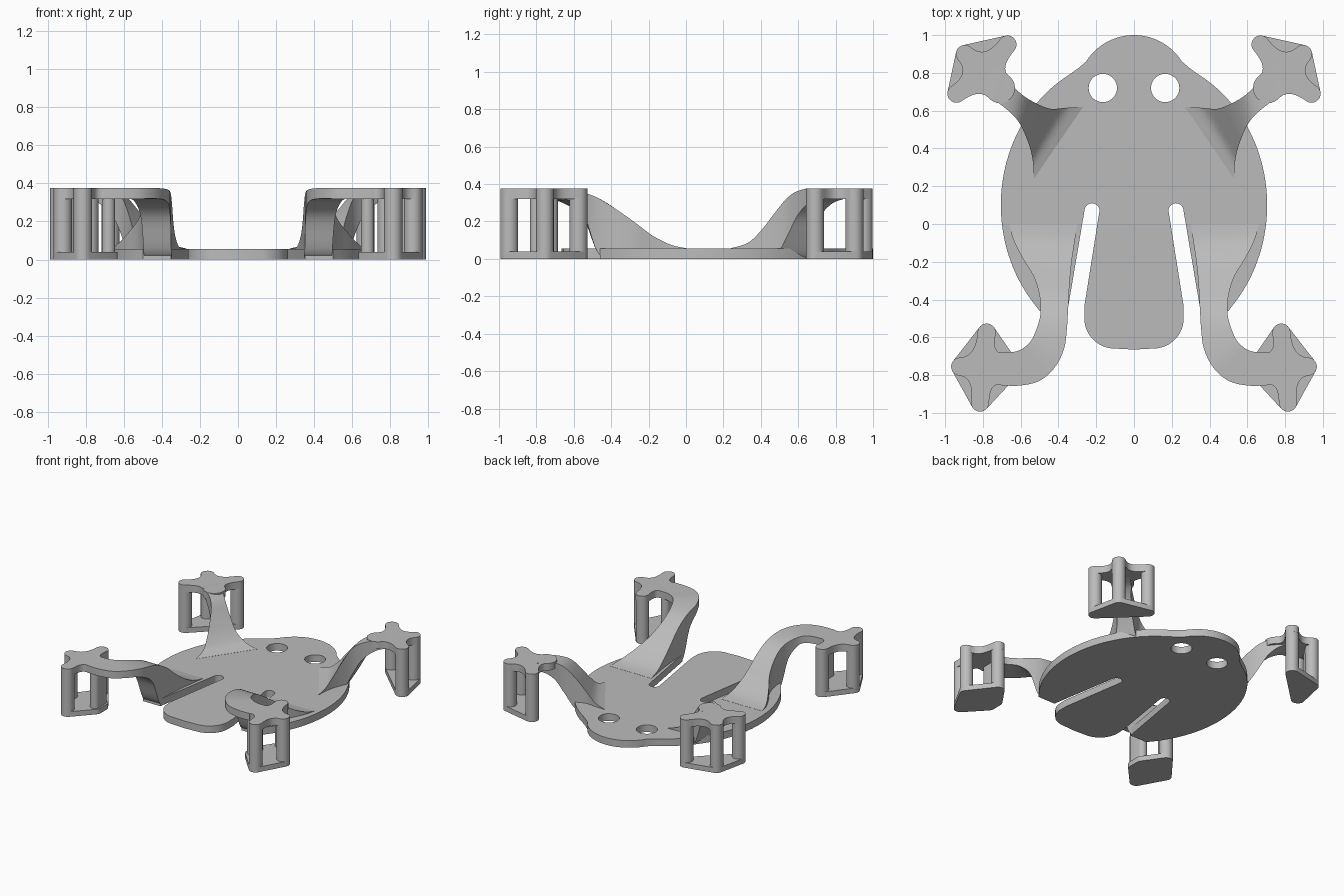
import bpy, bmesh, math
from mathutils import Vector

cube = bpy.data.objects.get("Cube")
if cube:
    bpy.data.objects.remove(cube, do_unlink=True)

GREY = (0.5, 0.5, 0.5, 1)
mat = bpy.data.materials.new("plain grey")
mat.use_nodes = True
mat.diffuse_color = GREY
mat.node_tree.nodes["Principled BSDF"].inputs["Base Color"].default_value = GREY

PLATE, TOP = 0.056, 0.375


def add_object(name, mesh):
    obj = bpy.data.objects.new(name, mesh)
    bpy.context.collection.objects.link(obj)
    mesh.materials.clear()
    mesh.materials.append(mat)
    bpy.ops.object.select_all(action='DESELECT')
    obj.select_set(True)
    bpy.context.view_layer.objects.active = obj
    bpy.ops.object.shade_smooth_by_angle(angle=math.radians(35))
    return obj


def slab(name, loops, low, high):
    """Flat plate filled from closed outlines; inner outlines become holes."""
    curve = bpy.data.curves.new(name, 'CURVE')
    curve.dimensions = '2D'
    curve.fill_mode = 'BOTH'
    curve.extrude = (high - low) / 2
    for loop in loops:
        spline = curve.splines.new('POLY')
        spline.points.add(len(loop) - 1)
        for point, (x, y) in zip(spline.points, loop):
            point.co = (x, y, 0, 1)
        spline.use_cyclic_u = True
    temp = bpy.data.objects.new(name, curve)
    bpy.context.collection.objects.link(temp)
    graph = bpy.context.evaluated_depsgraph_get()
    mesh = bpy.data.meshes.new_from_object(temp.evaluated_get(graph))
    bpy.data.objects.remove(temp, do_unlink=True)
    for v in mesh.vertices:
        v.co.z += (low + high) / 2
    bm = bmesh.new()
    bm.from_mesh(mesh)
    bmesh.ops.remove_doubles(bm, verts=bm.verts, dist=0.0001)
    bmesh.ops.recalc_face_normals(bm, faces=bm.faces)
    bm.to_mesh(mesh)
    bm.free()
    return add_object(name, mesh)


def arc(cx, cy, rx, ry, start, end, n):
    angles = [math.radians(start + (end - start) * i / n) for i in range(n + 1)]
    return [(cx + rx * math.cos(a), cy + ry * math.sin(a)) for a in angles]


def smooth_path(rows, steps=5):
    """Catmull-Rom interpolation of rows of values."""
    rows = [Vector(r) for r in rows]
    out = []
    for i in range(len(rows) - 1):
        a, b, c, d = rows[max(i - 1, 0)], rows[i], rows[i + 1], rows[min(i + 2, len(rows) - 1)]
        for k in range(steps):
            t = k / steps
            out.append(b + (c - a) * t / 2 + (a * 2 - b * 5 + c * 4 - d) * t**2 / 2
                       + (b * 3 - a - c * 3 + d) * t**3 / 2)
    return out + [rows[-1]]


def limb(name, rows, side):
    """Skinned strip; each row is inner x y, outer x y, top, underside."""
    bm = bmesh.new()
    rings = []
    for ix, iy, ox, oy, top, low in smooth_path(rows):
        low = max(low, 0)
        corners = [(ix, iy, low), (ox, oy, low), (ox, oy, top), (ix, iy, top)]
        rings.append([bm.verts.new((side * x, y, z)) for x, y, z in corners])
    for r, s in zip(rings, rings[1:]):
        for k in range(4):
            j = (k + 1) % 4
            bm.faces.new((r[k], r[j], s[j], s[k]))
    bm.faces.new(rings[0])
    bm.faces.new(rings[-1])
    bmesh.ops.recalc_face_normals(bm, faces=bm.faces)
    mesh = bpy.data.meshes.new(name)
    bm.to_mesh(mesh)
    bm.free()
    add_object(name, mesh)


def hull(centres, radius):
    """Convex outline around circles."""
    pts = sorted({p for x, y in centres for p in arc(x, y, radius, radius, 0, 345, 23)})
    chain = []
    for seq in (pts, pts[::-1]):
        part = []
        for p in seq:
            while len(part) > 1 and ((part[-1][0] - part[-2][0]) * (p[1] - part[-2][1])
                                     <= (part[-1][1] - part[-2][1]) * (p[0] - part[-2][0])):
                part.pop()
            part.append(p)
        chain += part[:-1]
    return chain


def scalloped(prongs, hub):
    """Rounded prongs joined by concave curves around a hub."""
    tips = []
    for x, y, r in prongs:
        heading = math.degrees(math.atan2(y - hub[1], x - hub[0]))
        tips.append([Vector(p) for p in arc(x, y, r, r, heading - 90, heading + 90, 12)])
    out = []
    for i, tip in enumerate(tips):
        a, b = tip[-1], tips[(i + 1) % len(tips)][0]
        control = (a + b) / 4 + Vector(hub) / 2
        out += tip
        for k in range(1, 10):
            t = k / 10
            out.append(a * (1 - t)**2 + control * 2 * t * (1 - t) + b * t * t)
    return [tuple(p) for p in out]


def foot(name, toes, hub, ankle, heel, side):
    def mirrored(loop):
        return [(side * x, y) for x, y in loop]
    r = 0.048
    # toes are listed so that the outline runs counter-clockwise
    prongs = [(x, y, r) for x, y in toes] + [ankle]
    slab(name + "_top", [mirrored(scalloped(prongs, hub))], TOP - PLATE, TOP)
    slab(name + "_base", [mirrored(hull(toes + heel, r))], 0, 0.04)
    for x, y in toes:
        slab(name + "_pillar", [mirrored(arc(x, y, r, r, 0, 345, 23))], 0.01, TOP - 0.001)
    if heel:
        slab(name + "_heel_pillar", [mirrored(hull(heel, 0.035))], 0.01, TOP - 0.02)


# Body plate: head, round flank, slot and tongue-shaped tail on one half
half = arc(0, 0.7, 0.3, 0.3, 90, 32, 18) + [(0.295, 0.825)]
half += arc(0, 0.1, 0.705, 0.79, 61, -43, 40)
half += [(0.5, -0.46), (0.352, -0.46)]
half += arc(0.222, 0.07, 0.04, 0.04, 5, 175, 10)
half += [(0.262, -0.43)] + arc(0.1, -0.5, 0.163, 0.16, 0, -80, 10)
outline = half + [(-x, y) for x, y in reversed(half[1:])] + [(0, -0.665)]
outline = half + [(0, -0.665)] + [(-x, y) for x, y in reversed(half[1:])]
eyes = [arc(s * 0.165, 0.72, 0.075, 0.075, 0, 350, 35) for s in (1, -1)]
slab("body", [outline] + eyes, 0, PLATE)

ARM = [
    (.27, .62, .53, .24, .057, 0), (.36, .615, .535, .33, .085, 0),
    (.44, .61, .55, .40, .15, 0), (.51, .635, .575, .47, .24, 0),
    (.58, .675, .61, .54, .325, .12), (.63, .72, .66, .595, .362, .23),
    (.68, .78, .73, .65, TOP, .295), (.74, .84, .80, .70, TOP, .319)]
LEG = [
    (.30, 0, .66, 0, .057, 0), (.315, -.1, .64, -.08, .075, 0),
    (.33, -.2, .59, -.18, .125, 0), (.34, -.3, .53, -.28, .2, 0),
    (.345, -.38, .50, -.38, .27, 0), (.35, -.47, .495, -.47, .325, .03),
    (.355, -.55, .51, -.54, .352, .22), (.37, -.66, .54, -.61, .368, .3),
    (.42, -.76, .57, -.645, TOP, .319), (.5, -.83, .61, -.67, TOP, .319),
    (.6, -.855, .66, -.68, TOP, .319), (.7, -.855, .72, -.68, TOP, .319)]

# Limbs and feet on both sides
for side, word in ((1, "left"), (-1, "right")):
    limb(word + "_arm", ARM, side)
    limb(word + "_leg", LEG, side)
    foot(word + "_front_foot", [(.94, .69), (.895, .9), (.67, .95)],
         (.79, .79), (.71, .72, .08), [], side)
    foot(word + "_rear_foot", [(.815, -.945), (.92, -.755), (.78, -.575)],
         (.8, -.76), (.69, -.768, .087), [(.68, -.8), (.68, -.72)], side)
